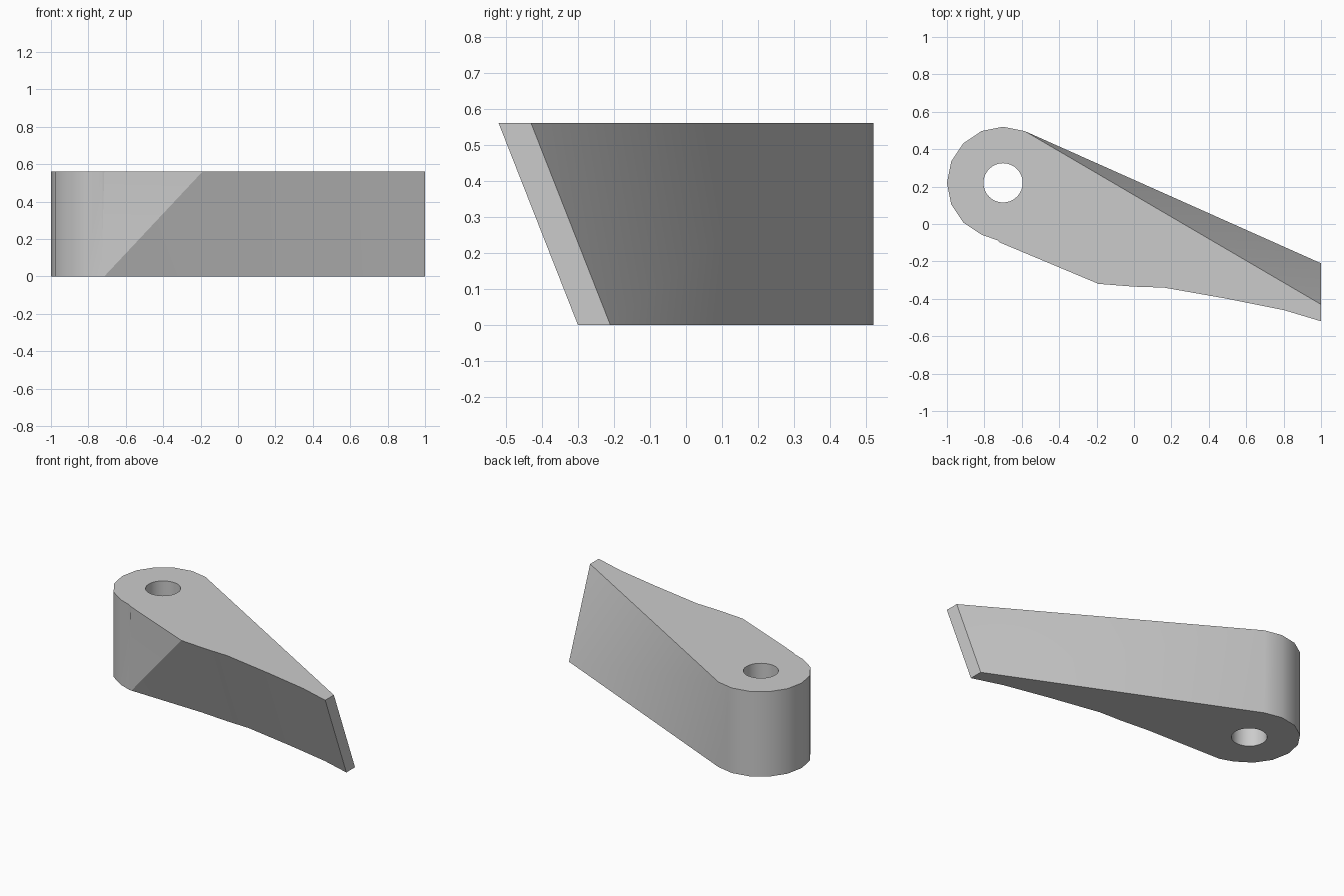
import bpy
import bmesh
from math import cos, sin, radians

cube = bpy.data.objects.get("Cube")
if cube:
    bpy.data.objects.remove(cube, do_unlink=True)

HEIGHT = 0.56
LEAN = 0.22            # how far the blade leans forward at the top
HUB = (-0.7, 0.22)     # centre of the pivot
HUB_RADIUS = 0.3
HOLE_RADIUS = 0.105


def arc(radius, start, stop, step):
    """Points round the pivot, angles in degrees."""
    count = int(round((stop - start) / step)) + 1
    angles = [radians(start + i * step) for i in range(count)]
    return [(HUB[0] + radius * cos(a), HUB[1] + radius * sin(a)) for a in angles]


def ring(bm, points, z):
    verts = [bm.verts.new((x, y, z)) for x, y in points]
    edges = [bm.edges.new((v, verts[(i + 1) % len(verts)])) for i, v in enumerate(verts)]
    return verts, edges


grey = bpy.data.materials.new("plain grey")
grey.use_nodes = True
colour = (0.6, 0.6, 0.6, 1)
grey.diffuse_color = colour
grey.node_tree.nodes["Principled BSDF"].inputs["Base Color"].default_value = colour

# Outlines: round hub, small step, leaning blade front, tip
hub = arc(HUB_RADIUS, 67.5, 247.5, 22.5) + [(-0.73, -0.087)]
blade = [(-0.19, -0.1), (0, -0.115), (0.16, -0.12), (0.5, -0.18),
         (0.8, -0.24), (1, -0.3), (1, -0.21)]
bottom = hub + [(-0.715, -0.088)] + blade
top = hub + [(-0.715, -0.1)] + [(x, y - LEAN) for x, y in blade]
hole = arc(HOLE_RADIUS, 0, 348.75, 11.25)

bm = bmesh.new()
low, low_edges = ring(bm, bottom, 0)
high, high_edges = ring(bm, top, HEIGHT)
hole_low, hole_low_edges = ring(bm, hole, 0)
hole_high, hole_high_edges = ring(bm, hole, HEIGHT)

# Outer wall: twisted panels are split from lower start to upper end,
# and the back panel from the lower tip to the upper hub
n = len(low)
for i in range(n):
    j = (i + 1) % n
    bm.faces.new((low[i], low[j], high[j]))
    bm.faces.new((low[i], high[j], high[i]))

# Wall of the pivot hole
m = len(hole)
for i in range(m):
    j = (i + 1) % m
    bm.faces.new((hole_low[j], hole_low[i], hole_high[i], hole_high[j]))

# Flat caps around the hole
bmesh.ops.triangle_fill(bm, use_beauty=True, edges=low_edges + hole_low_edges, normal=(0, 0, -1))
bmesh.ops.triangle_fill(bm, use_beauty=True, edges=high_edges + hole_high_edges, normal=(0, 0, 1))
bmesh.ops.recalc_face_normals(bm, faces=bm.faces[:])

mesh = bpy.data.meshes.new("lever_arm")
bm.to_mesh(mesh)
bm.free()
mesh.materials.append(grey)
lever = bpy.data.objects.new("lever_arm", mesh)
bpy.context.collection.objects.link(lever)

bpy.ops.object.select_all(action="DESELECT")
lever.select_set(True)
bpy.context.view_layer.objects.active = lever
bpy.ops.object.shade_smooth_by_angle(angle=radians(25))
